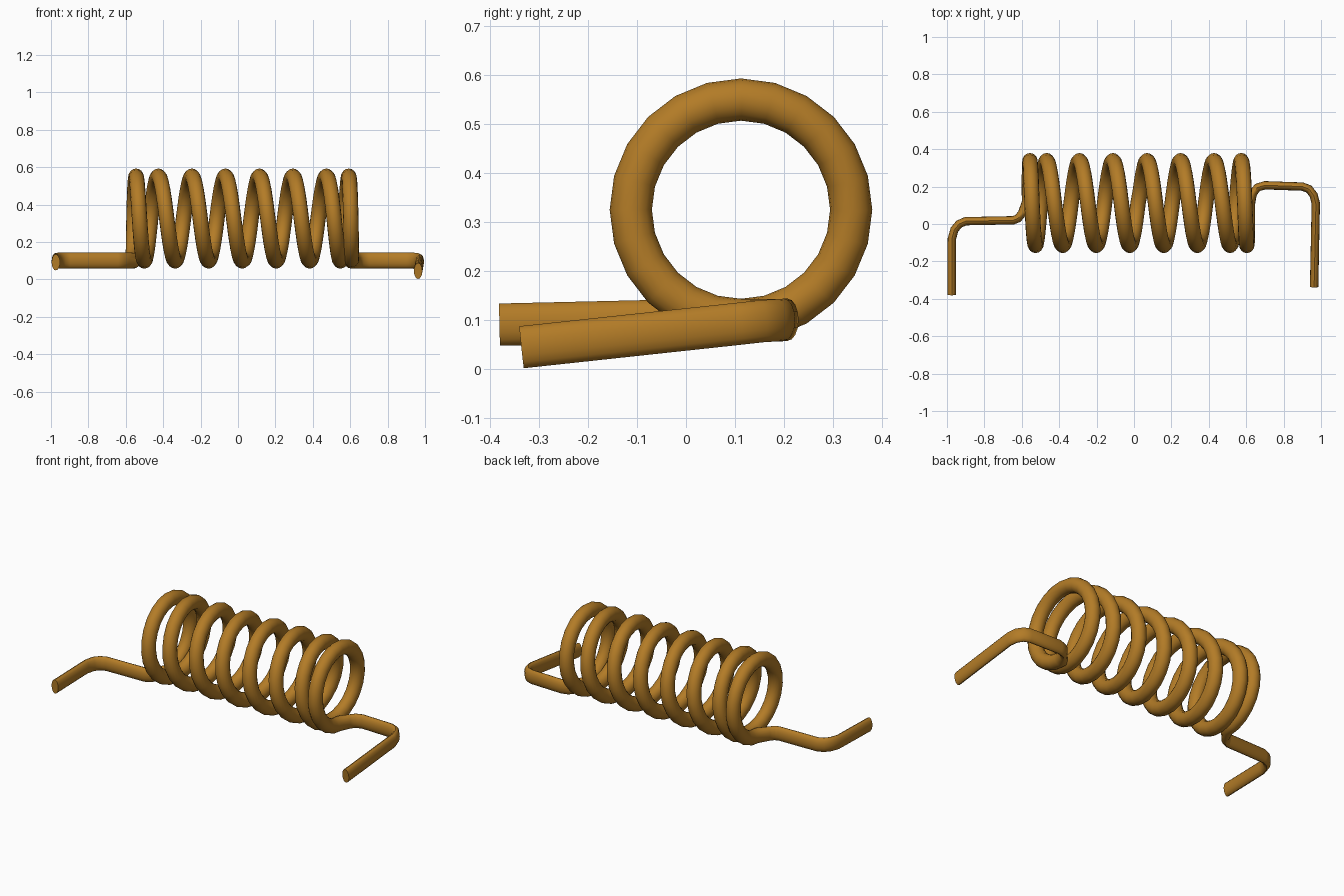
import bpy, bmesh, math
from mathutils import Vector

if "Cube" in bpy.data.objects:
    bpy.data.objects.remove(bpy.data.objects["Cube"])

SIDES, STEPS, TURNS = 16, 24, 8
R, WIRE, FLAT = 0.2245, 0.043, 0.0225
CY, CZ = 0.112, 0.325
PITCH, RAMP = 0.179, 1.5
down = Vector((0, 0, -1))


def coil_x(u):
    # pitch eases in and out over the end turns
    v = min(u, TURNS - u)
    d = PITCH * v * v / (2 * RAMP) if v < RAMP else PITCH * (v - RAMP / 2)
    return -0.56 + d if u <= TURNS / 2 else 0.607 - d


# left leg: (point, radial direction, half width)
path = []
left = [(-.974, -.38, .091), (-.974, -.08, .098), (-.96, -.03, .1), (-.935, 0, .1),
        (-.9, .015, .1), (-.645, .02, .1), (-.62, .03, .1), (-.6, .055, .1)]
path += [(Vector(p), down, FLAT) for p in left]

# coil
for i in range(TURNS * STEPS + 1):
    u = i / STEPS
    a = math.tau * (u - 0.25)
    n = Vector((0, math.cos(a), math.sin(a)))
    path.append((Vector((coil_x(u), CY, CZ)) + n * R, n, 0.041))

# right leg
right = [(.637, .165, .1), (.66, .195, .1), (.7, .207, .101), (.9, .2, .101),
         (.935, .187, .1), (.96, .155, .098), (.972, .11, .093), (.963, -.335, .045)]
path += [(Vector(p), down, FLAT) for p in right]

# sweep the wire section along the path
bm = bmesh.new()
rings = []
for i, (p, n, w) in enumerate(path):
    before = p - path[i - 1][0] if i else None
    after = path[i + 1][0] - p if i < len(path) - 1 else None
    t = ((before or after).normalized() + (after or before).normalized()).normalized()
    n = (n - t * n.dot(t)).normalized()
    b = t.cross(n)
    rings.append([bm.verts.new(p + n * WIRE * math.cos(k * math.tau / SIDES)
                               + b * w * math.sin(k * math.tau / SIDES))
                  for k in range(SIDES)])
for r, s in zip(rings, rings[1:]):
    for k in range(SIDES):
        j = (k + 1) % SIDES
        bm.faces.new((r[k], r[j], s[j], s[k]))
bm.faces.new(rings[0][::-1])
bm.faces.new(rings[-1])
bmesh.ops.recalc_face_normals(bm, faces=bm.faces)

mesh = bpy.data.meshes.new("coil_wire")
bm.to_mesh(mesh)
bm.free()
obj = bpy.data.objects.new("coil_wire", mesh)
bpy.context.collection.objects.link(obj)

# copper
mat = bpy.data.materials.new("copper")
mat.diffuse_color = (0.45, 0.2, 0.02, 1)
mat.use_nodes = True
mat.node_tree.nodes["Principled BSDF"].inputs["Base Color"].default_value = mat.diffuse_color
mesh.materials.append(mat)

bpy.context.view_layer.objects.active = obj
obj.select_set(True)
bpy.ops.object.shade_smooth_by_angle(angle=math.radians(40))
